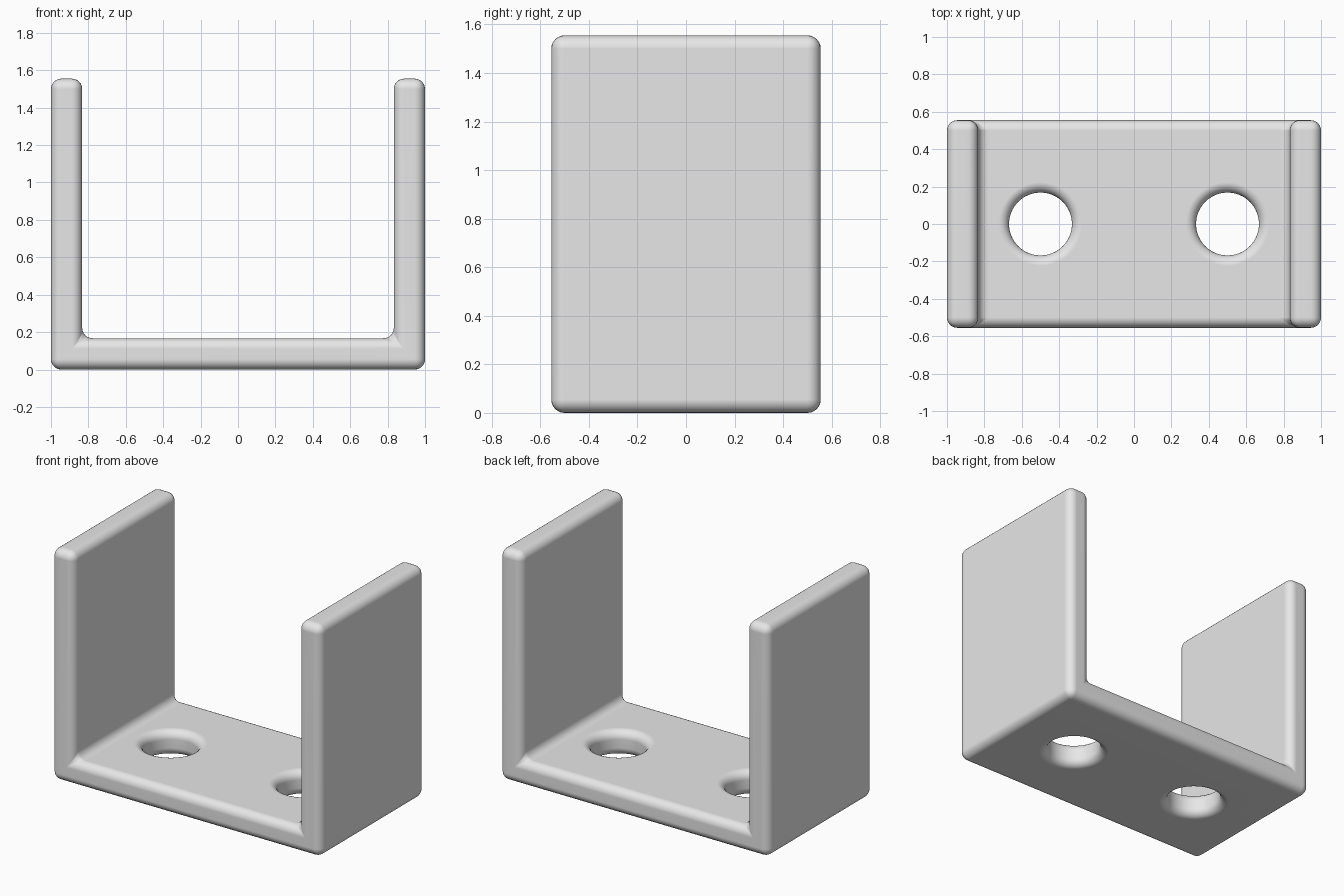
import bpy, bmesh, math

if "Cube" in bpy.data.objects:
    bpy.data.objects.remove(bpy.data.objects["Cube"], do_unlink=True)

HALF_W, HALF_D, HEIGHT = 1.0, 0.555, 1.555
THICK, ROUND = 0.167, 0.055
HOLE_X, HOLE_R = 0.5, 0.168

grey = bpy.data.materials.new("light grey")
grey.use_nodes = True
colour = (0.8, 0.8, 0.8, 1)
grey.diffuse_color = colour
grey.node_tree.nodes["Principled BSDF"].inputs["Base Color"].default_value = colour


def add_object(name, bm):
    bmesh.ops.recalc_face_normals(bm, faces=bm.faces)
    mesh = bpy.data.meshes.new(name)
    bm.to_mesh(mesh)
    bm.free()
    mesh.materials.append(grey)
    obj = bpy.data.objects.new(name, mesh)
    bpy.context.collection.objects.link(obj)
    return obj


def flared_cutter(x):
    # Lathe a pin whose ends flare out to round over both rims of the hole
    steps = 6
    arc = [(HOLE_R + ROUND * (1 - math.cos(a)), ROUND * (1 - math.sin(a)))
           for a in (math.pi / 2 * i / steps for i in range(steps + 1))]
    lower = [(r, z) for r, z in reversed(arc)]
    upper = [(r, THICK - z) for r, z in arc]
    wide = HOLE_R + ROUND
    profile = [(0, -0.1), (wide, -0.1)] + lower + upper + [(wide, THICK + 0.1), (0, THICK + 0.1)]
    bm = bmesh.new()
    verts = [bm.verts.new((r, 0, z)) for r, z in profile]
    edges = [bm.edges.new(pair) for pair in zip(verts, verts[1:])]
    bmesh.ops.spin(bm, geom=verts + edges, cent=(0, 0, 0), axis=(0, 0, 1),
                   angle=math.tau, steps=64, use_duplicate=False)
    bmesh.ops.remove_doubles(bm, verts=bm.verts, dist=0.0001)
    bmesh.ops.translate(bm, verts=bm.verts, vec=(x, 0, 0))
    cutter = add_object("hole_cutter", bm)
    cutter.hide_render = True
    return cutter


# U-shaped bracket: base plate and two upright walls
inner = HALF_W - THICK
outline = [(-HALF_W, 0), (HALF_W, 0), (HALF_W, HEIGHT), (inner, HEIGHT),
           (inner, THICK), (-inner, THICK), (-inner, HEIGHT), (-HALF_W, HEIGHT)]
bm = bmesh.new()
face = bm.faces.new([bm.verts.new((x, -HALF_D, z)) for x, z in outline])
ext = bmesh.ops.extrude_face_region(bm, geom=[face], use_keep_orig=True)
bmesh.ops.translate(bm, vec=(0, 2 * HALF_D, 0),
                    verts=[g for g in ext["geom"] if isinstance(g, bmesh.types.BMVert)])
bracket = add_object("u_bracket", bm)

# Rounded edges and inner fillets
bevel = bracket.modifiers.new("rounding", "BEVEL")
bevel.width = ROUND
bevel.segments = 6
bevel.limit_method = "ANGLE"

# Two mounting holes through the base
cutters = [flared_cutter(x) for x in (-HOLE_X, HOLE_X)]
for cutter in cutters:
    cut = bracket.modifiers.new("hole", "BOOLEAN")
    cut.operation = "DIFFERENCE"
    cut.solver = "EXACT"
    cut.object = cutter

bpy.ops.object.select_all(action="DESELECT")
bracket.select_set(True)
bpy.context.view_layer.objects.active = bracket
for name in [m.name for m in bracket.modifiers]:
    bpy.ops.object.modifier_apply(modifier=name)
for cutter in cutters:
    bpy.data.objects.remove(cutter, do_unlink=True)

# Smooth rounds with clean flat faces
bpy.ops.object.shade_smooth_by_angle(angle=math.radians(35))
weighted = bracket.modifiers.new("flat_faces", "WEIGHTED_NORMAL")
weighted.keep_sharp = True
